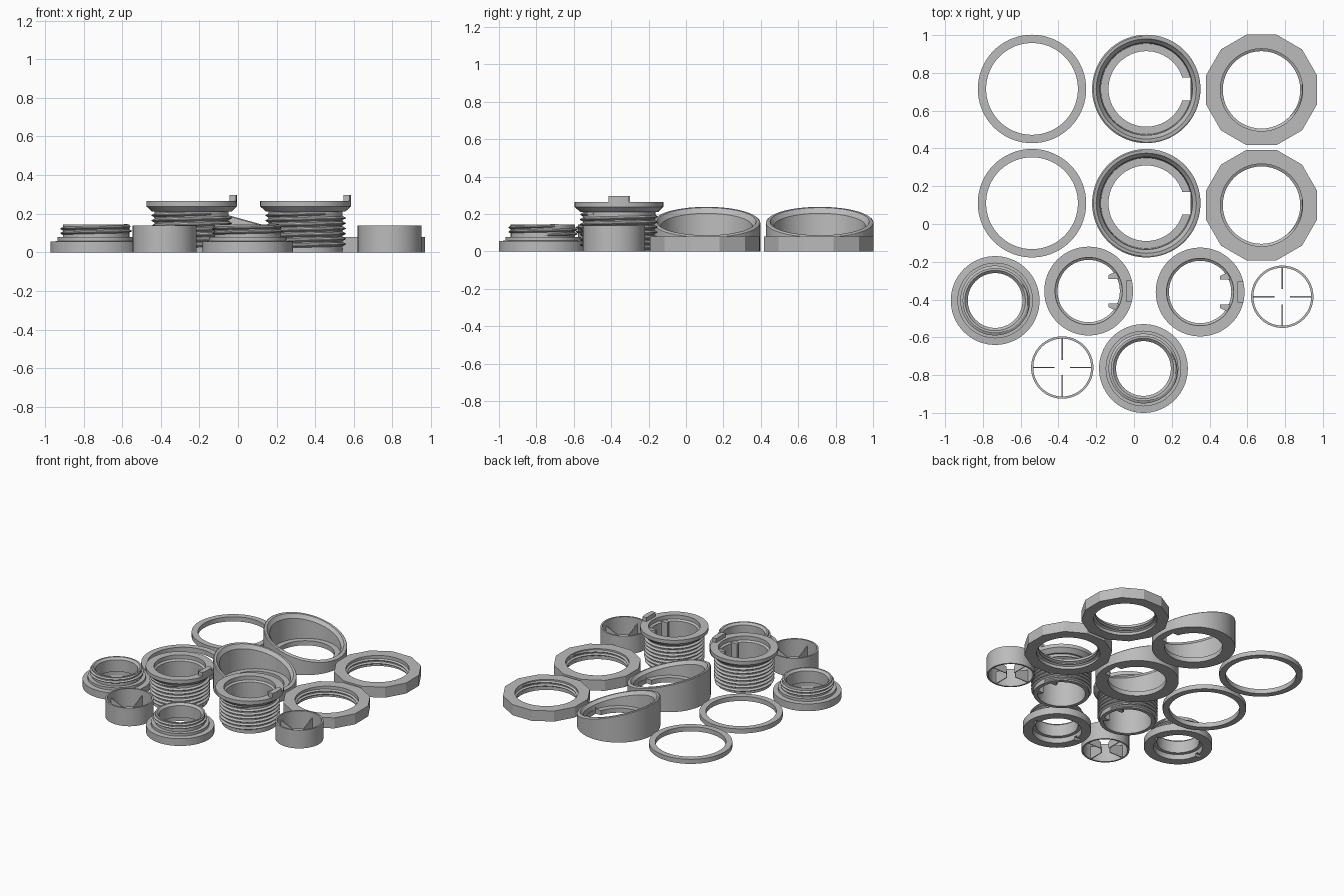
import bpy, bmesh, math

if "Cube" in bpy.data.objects:
    bpy.data.objects.remove(bpy.data.objects["Cube"])

TAU = math.tau
grey = bpy.data.materials.new("plain_grey")
grey.diffuse_color = (0.5, 0.5, 0.5, 1)
grey.use_nodes = True
grey.node_tree.nodes["Principled BSDF"].inputs["Base Color"].default_value = grey.diffuse_color


def finish(name, bm, loc, smooth=True):
    bmesh.ops.recalc_face_normals(bm, faces=bm.faces[:])
    me = bpy.data.meshes.new(name)
    bm.to_mesh(me)
    bm.free()
    me.materials.append(grey)
    ob = bpy.data.objects.new(name, me)
    ob.location = (loc[0], loc[1], 0)
    bpy.context.collection.objects.link(ob)
    bpy.ops.object.select_all(action='DESELECT')
    ob.select_set(True)
    bpy.context.view_layer.objects.active = ob
    if smooth:
        bpy.ops.object.shade_smooth_by_angle(angle=math.radians(30))
    return ob


def skin(bm, rings, closed):
    """Join a row of closed cross-sections with quads."""
    n = len(rings[0])
    for i in range(len(rings) - (0 if closed else 1)):
        a, b = rings[i], rings[(i + 1) % len(rings)]
        for j in range(n):
            k = (j + 1) % n
            bm.faces.new((a[j], a[k], b[k], b[j]))
    if not closed:
        bm.faces.new(rings[0])
        bm.faces.new(rings[-1])


def lathe(name, profile, loc, steps=72, slope=0.0, slope_from=9.0):
    """Spin a closed (radius, z) profile; points above slope_from lean along x."""
    bm = bmesh.new()
    rings = []
    for i in range(steps):
        a = TAU * i / steps
        ring = []
        for r, z in profile:
            x, y = r * math.cos(a), r * math.sin(a)
            ring.append(bm.verts.new((x, y, z + (slope * x if z > slope_from else 0))))
        rings.append(ring)
    skin(bm, rings, True)
    return finish(name, bm, loc)


def thread(name, r, depth, z0, z1, pitch, loc, steps=48):
    """Helical ridge on radius r; a negative depth points inwards."""
    bm = bmesh.new()
    total = int(steps * (z1 - z0 - pitch) / pitch)
    h = pitch * 0.47
    sink = -0.004 if depth > 0 else 0.004
    rings = []
    for i in range(total + 1):
        a = TAU * i / steps
        z = z0 + pitch / 2 + pitch * i / steps
        d = depth * min(1, i / 8 + 0.05, (total - i) / 8 + 0.05)
        prof = ((r + sink, z - h), (r + d, z - h * 0.15),
                (r + d, z + h * 0.15), (r + sink, z + h))
        rings.append([bm.verts.new((p * math.cos(a), p * math.sin(a), q)) for p, q in prof])
    skin(bm, rings, False)
    return finish(name, bm, loc)


def prism(name, outline, z0, z1, loc):
    """Extrude an (x, y) outline between two heights."""
    bm = bmesh.new()
    skin(bm, [[bm.verts.new((x, y, z)) for x, y in outline] for z in (z0, z1)], False)
    return finish(name, bm, loc, False)


def box(x0, x1, y0, y1):
    return [(x0, y0), (x1, y0), (x1, y1), (x0, y1)]


def cut(ob, cutter):
    mod = ob.modifiers.new("cut", 'BOOLEAN')
    mod.operation, mod.solver, mod.object = 'DIFFERENCE', 'EXACT', cutter
    cutter.hide_render = True
    bpy.context.view_layer.update()
    bpy.context.view_layer.objects.active = ob
    bpy.ops.object.modifier_apply(modifier=mod.name)
    bpy.data.objects.remove(cutter)


# Flat spacer rings
for loc in ((-0.54, 0.715), (-0.54, 0.11)):
    lathe("spacer_ring", [(0.243, 0), (0.287, 0), (0.287, 0.035), (0.243, 0.035)], loc)

# Slanted collars with a keyed floor
for loc in ((0.065, 0.715), (0.065, 0.11)):
    collar = lathe("slanted_collar",
                   [(0.2, 0), (0.287, 0), (0.287, 0.155), (0.28, 0.16), (0.265, 0.16),
                    (0.255, 0.145), (0.245, 0.135), (0.24, 0.035), (0.2, 0.035)],
                   loc, slope=-0.279, slope_from=0.1)
    cut(collar, prism("key_cutter", box(0.15, 0.235, -0.06, 0.06), -0.05, 0.05, loc))

# Twelve-sided nuts with internal thread
for loc in ((0.675, 0.71), (0.675, 0.10)):
    bm = bmesh.new()
    n, rows = 72, []
    for r, z in ((0.218, 0), (0.293, 0), (0.293, 0.08), (0.218, 0.08)):
        row = []
        for i in range(n):
            a = TAU * i / n
            # flat sides: push the outer wall out to the polygon
            off = (a + TAU / 24) % (TAU / 12) - TAU / 24
            p = r / math.cos(off) if r > 0.25 else r
            row.append(bm.verts.new((p * math.cos(a), p * math.sin(a), z)))
        rows.append(row)
    skin(bm, rows, True)
    nut = finish("twelve_sided_nut", bm, loc, False)
    bpy.ops.object.shade_smooth_by_angle(angle=math.radians(12))
    thread("nut_thread", 0.218, -0.013, 0.002, 0.078, 0.025, loc)

# Threaded tubes with top flange, key block and inner ribs
for loc in ((-0.24, -0.355), (0.35, -0.36)):
    lathe("threaded_tube",
          [(0.165, 0), (0.192, 0), (0.192, 0.21), (0.205, 0.21), (0.235, 0.238),
           (0.235, 0.265), (0.178, 0.265), (0.178, 0.235), (0.165, 0.225)], loc)
    thread("tube_thread", 0.192, 0.016, 0.002, 0.215, 0.027, loc)
    arc = [(0.235 * math.cos(t * 0.047), 0.235 * math.sin(t * 0.047)) for t in range(-5, 6)]
    prism("flange_key", [(0.197, -0.055)] + arc + [(0.197, 0.055)], 0.255, 0.296, loc)
    for s in (1, -1):
        prism("inner_rib", [(0.105, s * 0.065), (0.16, s * 0.065),
                            (0.152, s * 0.085), (0.14, s * 0.1), (0.115, s * 0.09),
                            (0.105, s * 0.085)], 0.0, 0.235, loc)

# Flanged end caps with short thread
for loc in ((-0.735, -0.405), (0.05, -0.765)):
    cap = lathe("flanged_cap",
                [(0.17, 0), (0.235, 0), (0.235, 0.055), (0.2, 0.058), (0.2, 0.078),
                 (0.172, 0.078), (0.172, 0.145), (0.16, 0.145), (0.145, 0.13),
                 (0.145, 0.04), (0.17, 0.04)], loc)
    # small grip slots in the underside
    for s in (1, -1):
        cut(cap, prism("slot_cutter", box(s * 0.16, s * 0.2, -0.015, 0.015), -0.02, 0.02, loc))
    thread("cap_thread", 0.172, 0.013, 0.076, 0.147, 0.023, loc)

# Sight rings with four thin radial fins
for loc in ((-0.38, -0.76), (0.785, -0.385)):
    lathe("sight_ring", [(0.153, 0), (0.165, 0), (0.165, 0.138), (0.153, 0.138)], loc)
    for q in range(4):
        a = TAU * q / 4
        c, s = round(math.cos(a)), round(math.sin(a))
        bm = bmesh.new()
        skin(bm, [[bm.verts.new((r * c - w * s, r * s + w * c, z))
                   for r, z in ((0.04, 0), (0.158, 0), (0.158, 0.1), (0.04, 0.05))]
                  for w in (-0.003, 0.003)], False)
        finish("sight_fin", bm, loc, False)
